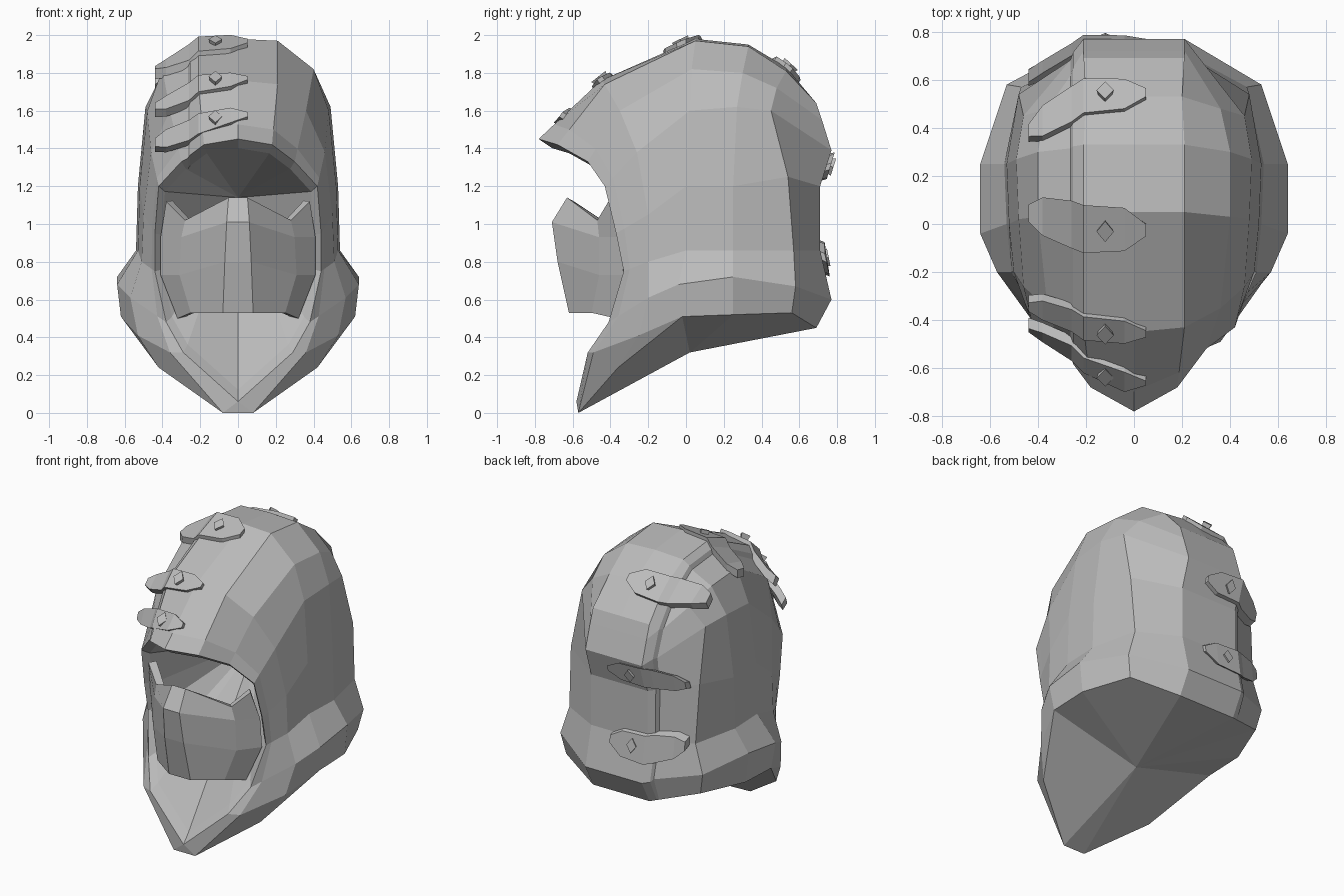
import bpy, bmesh
from math import radians, cos, sin
from mathutils import Matrix, Vector
from mathutils.bvhtree import BVHTree

cube = bpy.data.objects.get("Cube")
if cube:
    bpy.data.objects.remove(cube)

cloth = bpy.data.materials.new("grey cloth")
cloth.use_nodes = True
GREY = (0.5, 0.5, 0.5, 1)
cloth.diffuse_color = GREY
cloth.node_tree.nodes["Principled BSDF"].inputs["Base Color"].default_value = GREY


def finish(bm, name, thickness=0):
    """Turn a bmesh into a flat shaded object, with an optional inward wall."""
    mesh = bpy.data.meshes.new(name)
    bm.to_mesh(mesh)
    bm.free()
    mesh.materials.append(cloth)
    obj = bpy.data.objects.new(name, mesh)
    bpy.context.collection.objects.link(obj)
    if thickness:
        wall = obj.modifiers.new("wall", "SOLIDIFY")
        wall.thickness = thickness
        wall.offset = -1


def mirrored_grid(columns):
    """Quads between neighbouring columns of points, on both sides of x = 0."""
    bm = bmesh.new()
    for side in (1, -1):
        grid = [[bm.verts.new((p[0] * side, p[1], p[2])) for p in col] for col in columns]
        for a, b in zip(grid, grid[1:]):
            for j in range(len(a) - 1):
                quad = [a[j], a[j + 1], b[j + 1], b[j]]
                bm.faces.new(quad if side > 0 else quad[::-1])
    bmesh.ops.remove_doubles(bm, verts=bm.verts[:], dist=0.0005)
    return bm


def fan(bm, centre, half_loop):
    """Triangles from a mirrored loop of points to one centre vertex."""
    loop = half_loop + [Vector((-p.x, p.y, p.z)) for p in half_loop[::-1] if p.x]
    hub = bm.verts.new(centre)
    for p, q in zip(loop, loop[1:] + loop[:1]):
        bm.faces.new([hub, bm.verts.new(p), bm.verts.new(q)])
    return hub


def arch(lift, drop, *points):
    """One half arch: a crown point on the centre line, then down to the hem."""
    x, y, z = points[0]
    column = [Vector((0, y - lift, z + drop))] + [Vector(p) for p in points]
    # Arches behind the face end one point sooner, so their hem point repeats
    return column if len(column) == 9 else column + column[-1:]


# Hood: arches from the face opening to the nape
rim = arch(.1, .03, (.18, -.68, 1.42), (.3, -.52, 1.33), (.42, -.43, 1.2), (.44, -.37, .95),
           (.44, -.33, .75), (.38, -.41, .48), (.29, -.52, .32), (0, -.58, .06))
brow = arch(.02, .02, (.21, -.43, 1.74), (.36, -.35, 1.6), (.46, -.26, 1.38), (.5, -.2, 1.05),
            (.51, -.2, .8), (.57, -.2, .61), (.53, -.25, .41), (.42, -.36, .24))
crown = arch(0, .01, (.21, .05, 1.97), (.4, .03, 1.82), (.48, .02, 1.6), (.52, 0, 1.2),
             (.53, 0, .86), (.64, -.04, .68), (.62, -.02, .51))
middle = arch(0, .01, (.21, .33, 1.94), (.4, .3, 1.8), (.49, .27, 1.62), (.53, .25, 1.2),
              (.54, .25, .86), (.64, .25, .72), (.62, .25, .52))
rear = arch(0, .02, (.2, .53, 1.81), (.36, .48, 1.72), (.46, .45, 1.6), (.48, .54, 1.25),
            (.47, .57, .86), (.53, .58, .67), (.5, .56, .53))
nape_line = [(.69, 1.64), (.69, 1.64), (.72, 1.55), (.77, 1.39), (.71, 1.2),
             (.71, .86), (.77, .6), (.69, .45), (.69, .45)]
nape = [Vector((.21 if j else 0, y, z)) for j, (y, z) in enumerate(nape_line)]
centre_back = [Vector((0, y, z)) for y, z in nape_line]
lip = [a.lerp(b, .25) for a, b in zip(rim, brow)]
lip[-2] = Vector((.36, -.49, .32))
lip[-1] = Vector((.08, -.57, 0))
inner_rim = [p.lerp(Vector((0, .1, .85)), .08) for p in rim]
shell = [inner_rim, rim, lip, brow, crown, middle, rear, nape, centre_back]
bm = mirrored_grid(shell)
bmesh.ops.dissolve_degenerate(bm, dist=0.0005, edges=bm.edges[:])
skin = BVHTree.FromBMesh(bm)
HEART = Vector((0, .05, 1.1))

# Closed underside, hollow behind the face, and the chin tip
hubs = {fan(bm, (0, .02, .32), [arc[-1] for arc in shell[2:]]),
        fan(bm, (0, .2, 1.14), inner_rim)}
chin = lip[-1]
bm.faces.new([bm.verts.new(p) for p in (rim[-1], chin, (-chin.x, chin.y, chin.z))])
bmesh.ops.remove_doubles(bm, verts=bm.verts[:], dist=0.0005)
bmesh.ops.recalc_face_normals(bm, faces=bm.faces[:])

# Seam: a small step pressed in along the right of the crown and back
SEAM = -.265
for cut in (SEAM + .012, SEAM):
    faces = [f for f in bm.faces if not hubs.intersection(f.verts)
             and (f.calc_center_median().z > 1.3 or f.calc_center_median().y > .4)]
    geom = set(faces)
    for f in faces:
        geom.update(f.edges, f.verts)
    bmesh.ops.bisect_plane(bm, geom=list(geom), plane_co=(cut, 0, 0), plane_no=(1, 0, 0))
for v in bm.verts:
    if abs(v.co.x - SEAM) < .001 and v.co.z > .55:
        inward = Vector((0, HEART.y - v.co.y, HEART.z - v.co.z))
        v.co += inward.normalized() * .02
finish(bm, "hood")

# Face mask: nose ridge, cheek and outer edge columns
ridge = [(.05, -.63, 1.14), (.06, -.71, 1.01), (.07, -.68, .8), (.08, -.62, .53)]
cheek = [(.28, -.47, 1.02), (.3, -.46, .93), (.31, -.46, .73), (.25, -.5, .53)]
edge = [(.38, -.41, 1.12), (.41, -.35, .93), (.41, -.33, .73), (.32, -.37, .5)]
middle_line = [(0, y, z) for x, y, z in ridge]
mask = mirrored_grid([middle_line, ridge, cheek, edge])
bmesh.ops.recalc_face_normals(mask, faces=mask.faces[:])
if sum(f.normal.y for f in mask.faces) > 0:
    bmesh.ops.reverse_faces(mask, faces=mask.faces[:])
finish(mask, "face_mask", .05)


def on_hood(x, angle, stiffness=0):
    """Point over the hood and outward direction at a turn about the x axis."""
    out = Vector((0, cos(angle), sin(angle)))
    # A stiff outer end stands off the hood a little
    under = x + stiffness * max(0, -.25 - x)
    hit = skin.ray_cast(Vector((under, HEART.y, HEART.z)), out)[0]
    return Vector((x, hit.y, hit.z)), out


def strap(name, degrees, half_width, stiffness, slope=0):
    """A tapered plate bent over the hood, with a diamond stud near its tip."""
    bm = bmesh.new()
    rings = []
    for x, taper in ((-.44, .35), (-.38, .8), (-.26, 1), (-.21, 1), (-.04, .9), (.05, .25)):
        angle = radians(degrees + slope * max(0, -.21 - x))
        hit, out = on_hood(x, angle, stiffness)
        turn = half_width * taper / Vector((hit.y - HEART.y, hit.z - HEART.z)).length
        ring = []
        for spread, height in ((turn, -.03), (-turn, -.03), (-turn, .025), (turn, .025)):
            point, way = on_hood(x, angle + spread, stiffness)
            ring.append(bm.verts.new(point + way * height))
        rings.append(ring)
    for a, b in zip(rings, rings[1:]):
        for j in range(4):
            k = (j + 1) % 4
            bm.faces.new([a[j], a[k], b[k], b[j]])
    bm.faces.new(rings[0])
    bm.faces.new(rings[-1][::-1])
    bmesh.ops.recalc_face_normals(bm, faces=bm.faces[:])
    finish(bm, name)

    # Diamond stud, set flat on the strap
    hit, out = on_hood(-.12, radians(degrees))
    along = on_hood(-.12, radians(degrees + 3))[0] - on_hood(-.12, radians(degrees - 3))[0]
    along.normalize()
    across = Vector((1, 0, 0))
    up = across.cross(along)
    turn = Matrix((across * .75, along, up)).transposed().to_4x4()
    stud = bmesh.new()
    bmesh.ops.create_cone(stud, cap_ends=True, segments=4, radius1=.048, radius2=.038, depth=.03)
    bmesh.ops.transform(stud, matrix=turn, verts=stud.verts[:])
    bmesh.ops.translate(stud, vec=hit + out * .026, verts=stud.verts[:])
    bmesh.ops.recalc_face_normals(stud, faces=stud.faces[:])
    finish(stud, name + "_stud")


# Straps from the brow over the crown to the nape
strap("brow_strap", 146, .06, .45)
strap("forehead_strap", 127, .065, .4)
strap("crown_strap", 95, .1, .2, -20)
strap("upper_back_strap", 56, .09, .25, 30)
strap("back_strap", 16, .06, .3)
strap("nape_strap", -22, .075, .3)
